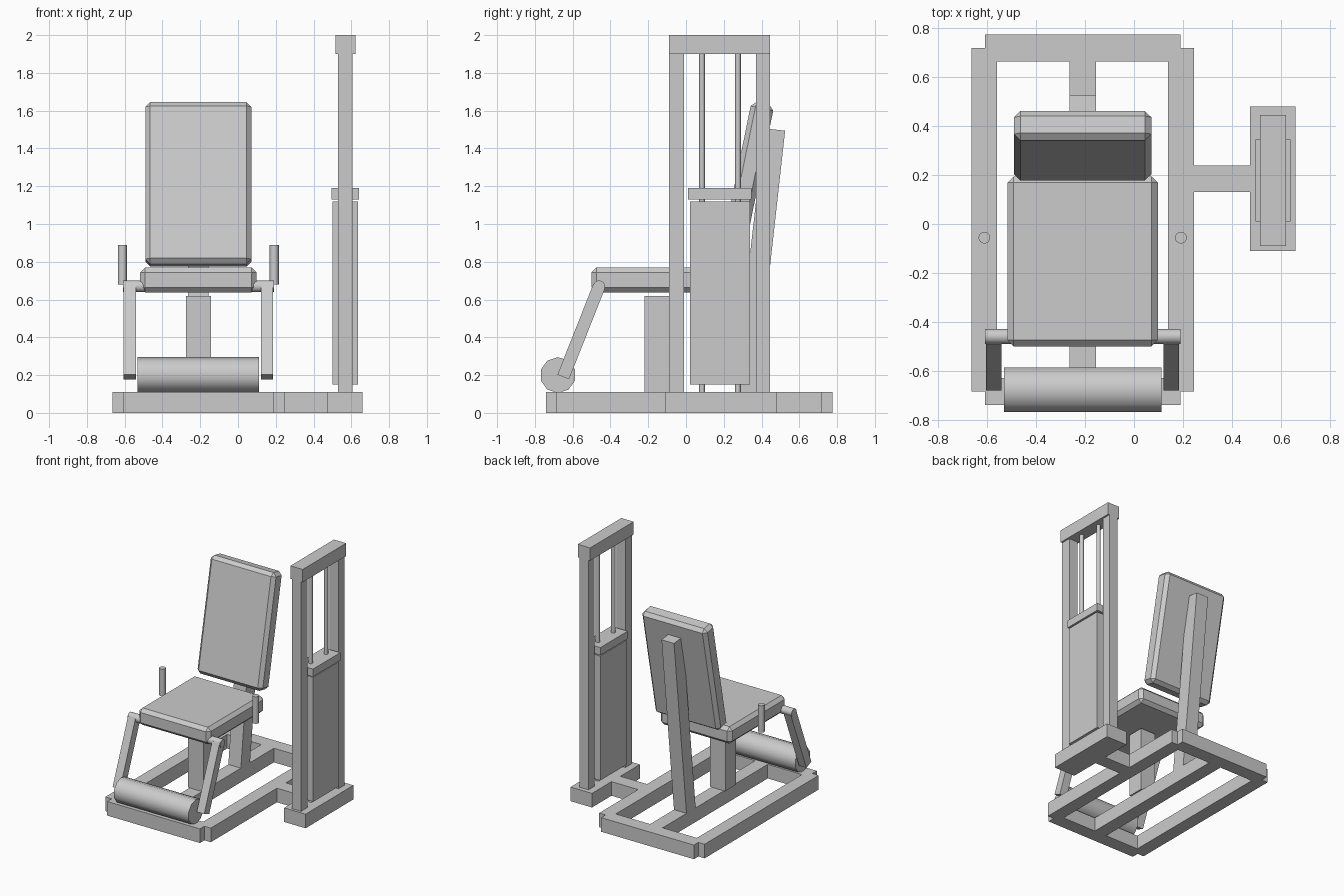
import bpy
from math import radians, atan2, hypot
from mathutils import Vector

cube = bpy.data.objects.get("Cube")
if cube:
    bpy.data.objects.remove(cube, do_unlink=True)

grey = bpy.data.materials.new("plain_grey")
grey.use_nodes = True
grey.diffuse_color = (0.6, 0.6, 0.6, 1)
grey.node_tree.nodes["Principled BSDF"].inputs["Base Color"].default_value = (0.6, 0.6, 0.6, 1)

MID = -0.21  # centre line of the seat and its frame


def finish(name):
    ob = bpy.context.object
    ob.name = name
    ob.data.materials.append(grey)
    return ob


def box(name, x, y, z, tilt=0, bevel=0):
    """Box from (min, max) pairs, optionally leaning about its centre."""
    spans = (x, y, z)
    bpy.ops.mesh.primitive_cube_add(size=1, location=[(a + b) / 2 for a, b in spans])
    ob = finish(name)
    ob.scale = [b - a for a, b in spans]
    bpy.ops.object.transform_apply(location=False, rotation=False, scale=True)
    ob.rotation_euler.x = tilt
    if bevel:
        mod = ob.modifiers.new("chamfer", "BEVEL")
        mod.width, mod.segments = bevel, 1
    return ob


def beam(name, x, start, end, thick):
    """Leaning box whose centre line runs from start to end in the y-z plane."""
    (y0, z0), (y1, z1) = start, end
    cy, cz = (y0 + y1) / 2, (z0 + z1) / 2
    half = hypot(y1 - y0, z1 - z0) / 2
    return box(name, x, (cy - thick / 2, cy + thick / 2), (cz - half, cz + half),
               tilt=-atan2(y1 - y0, z1 - z0))


def rod(name, start, end, radius, sides=16):
    """Smooth-sided cylinder between two points."""
    a, b = Vector(start), Vector(end)
    bpy.ops.mesh.primitive_cylinder_add(vertices=sides, radius=radius, depth=(b - a).length,
                                        location=(a + b) / 2)
    ob = finish(name)
    ob.rotation_euler = (b - a).to_track_quat("Z", "Y").to_euler()
    bpy.ops.object.shade_smooth_by_angle(angle=radians(40))
    return ob


def around(centre, half):
    return (centre - half, centre + half)


# Floor frame
FLOOR = (0, 0.11)
for side, s in (("right", -1), ("left", 1)):
    box(f"{side}_floor_rail", around(MID + s * 0.4025, 0.0525), (-0.685, 0.72), FLOOR)
box("front_floor_rail", around(MID, 0.4), (-0.74, -0.63), FLOOR)
box("back_floor_rail", around(MID, 0.4), (0.665, 0.775), FLOOR)
box("centre_floor_rail", around(MID, 0.054), (-0.63, 0.665), FLOOR)
box("tower_link", (0.245, 0.475), (0.13, 0.24), FLOOR)
box("tower_foot", (0.475, 0.66), (-0.11, 0.48), FLOOR)

# Weight tower
TOWER = 0.568
box("front_upright", around(TOWER, 0.039), (-0.09, -0.01), (0.11, 1.9))
box("back_upright", around(TOWER, 0.039), (0.37, 0.446), (0.11, 1.9))
box("tower_cap", around(TOWER, 0.053), (-0.09, 0.446), (1.9, 2.0))
box("weight_stack", around(TOWER, 0.067), (0.02, 0.34), (0.15, 1.12))
box("stack_top_plate", around(TOWER, 0.072), (0.01, 0.346), (1.13, 1.19))
for name, y in (("front", 0.085), ("back", 0.275)):
    rod(f"{name}_guide_rod", (TOWER, y, 0.11), (TOWER, y, 1.9), 0.015)

# Seat and backrest
box("seat_post", around(MID, 0.066), (-0.22, -0.09), (0.11, 0.62))
box("seat_pad", around(MID, 0.308), (-0.5, 0.195), (0.638, 0.77), bevel=0.026)
beam("backrest_post", around(MID, 0.054), (0.31, 0.07), (0.469, 1.5), 0.112)
box("backrest_pad", around(MID, 0.281), around(0.32, 0.061), around(1.21, 0.437),
    tilt=radians(-11.5), bevel=0.026)

# Leg lever
PIVOT = (-0.46, 0.67)
rod("pivot_rod", (MID - 0.4, *PIVOT), (MID + 0.4, *PIVOT), 0.031)
rod("shin_roller", (MID - 0.322, -0.678, 0.2), (MID + 0.322, -0.678, 0.2), 0.095, sides=10)

# Paired lever arms and hand grips
for side, s in (("right", -1), ("left", 1)):
    beam(f"{side}_lever_arm", around(MID + s * 0.363, 0.032), PIVOT, (-0.65, 0.19), 0.066)
    x = MID + s * 0.402
    rod(f"{side}_hand_grip", (x, -0.056, 0.68), (x, -0.056, 0.89), 0.024)
